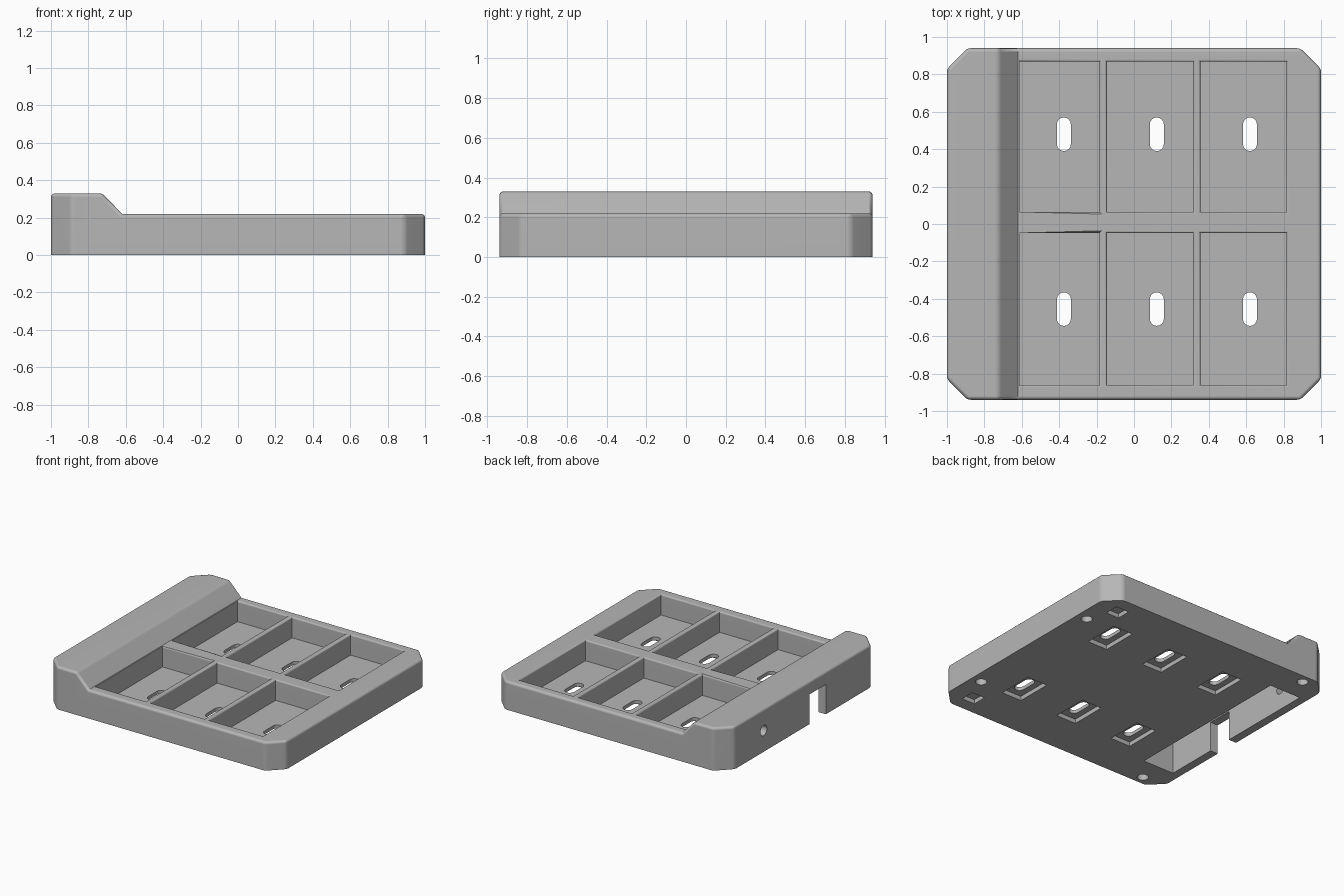
import bpy, bmesh, math
from mathutils import Vector

cube = bpy.data.objects.get("Cube")
if cube:
    bpy.data.objects.remove(cube, do_unlink=True)

HX, HY, CORNER = 1.0, 0.94, 0.11
DECK, RIDGE, FLOOR = 0.22, 0.33, 0.06
POCKET_X = [(-0.612, -0.185), (-0.145, 0.315), (0.355, 0.815)]
POCKET_Y = [(-0.86, -0.048), (0.065, 0.868)]
SLOT_X, SLOT_Y = (-0.375, 0.122, 0.62), (-0.455, 0.48)

grey = bpy.data.materials.new("matte_grey")
grey.use_nodes = True
colour = (0.47, 0.47, 0.47, 1)
grey.diffuse_color = colour
grey.node_tree.nodes["Principled BSDF"].inputs["Base Color"].default_value = colour


def prism(bm, points, direction):
    """Extrude a closed outline along a direction."""
    face = bm.faces.new([bm.verts.new(p) for p in points])
    new = bmesh.ops.extrude_face_region(bm, geom=[face])["geom"]
    moved = [v for v in new if isinstance(v, bmesh.types.BMVert)]
    bmesh.ops.translate(bm, verts=moved, vec=direction)
    bmesh.ops.recalc_face_normals(bm, faces=bm.faces[:])


def box(bm, x, y, z):
    outline = [(x[0], y[0], z[0]), (x[1], y[0], z[0]), (x[1], y[1], z[0]), (x[0], y[1], z[0])]
    prism(bm, outline, (0, 0, z[1] - z[0]))


def centred_box(bm, x, y, width, depth, top):
    box(bm, (x - width / 2, x + width / 2), (y - depth / 2, y + depth / 2), (-0.1, top))


def stadium(bm, x, y, width, length, z0, z1, steps=8):
    r = width / 2
    pts = []
    for end in (1, -1):
        for i in range(steps + 1):
            a = math.pi * i / steps + (0 if end == 1 else math.pi)
            pts.append((x + r * math.cos(a), y + end * (length / 2 - r) + r * math.sin(a), z0))
    prism(bm, pts, (0, 0, z1 - z0))


def circle(centre, radius, u, v, sides=20):
    return [Vector(centre) + Vector(u) * radius * math.cos(math.tau * i / sides)
            + Vector(v) * radius * math.sin(math.tau * i / sides) for i in range(sides)]


def make_object(bm, name):
    mesh = bpy.data.meshes.new(name)
    bm.to_mesh(mesh)
    bm.free()
    ob = bpy.data.objects.new(name, mesh)
    bpy.context.collection.objects.link(ob)
    return ob


def activate(ob):
    bpy.ops.object.select_all(action='DESELECT')
    ob.select_set(True)
    bpy.context.view_layer.objects.active = ob


def carve(target, bm, name):
    cutter = make_object(bm, name)
    cutter.hide_render = True
    mod = target.modifiers.new(name, 'BOOLEAN')
    mod.operation, mod.solver, mod.object = 'DIFFERENCE', 'EXACT', cutter
    activate(target)
    bpy.ops.object.modifier_apply(modifier=mod.name)
    bpy.data.objects.remove(cutter, do_unlink=True)


# Tray body: side profile with the raised ridge, corners sliced off
bm = bmesh.new()
profile = [(-HX, 0), (HX, 0), (HX, DECK), (-0.62, DECK), (-0.725, RIDGE), (-HX, RIDGE)]
prism(bm, [(x, -HY, z) for x, z in profile], (0, 2 * HY, 0))
for sx in (-1, 1):
    for sy in (-1, 1):
        bmesh.ops.bisect_plane(bm, geom=bm.verts[:] + bm.edges[:] + bm.faces[:],
                               plane_co=(sx * HX, sy * (HY - CORNER), 0),
                               plane_no=(sx, sy, 0), clear_outer=True)
        bmesh.ops.holes_fill(bm, edges=[e for e in bm.edges if e.is_boundary])
bmesh.ops.recalc_face_normals(bm, faces=bm.faces[:])

# Rounded outer edges, leaving the base and the ridge foot sharp
rounded = []
for e in bm.edges:
    a, b = (v.co for v in e.verts)
    on_base = max(a.z, b.z) < 0.01
    ridge_foot = abs(a.x + 0.62) < 0.01 and abs(b.x + 0.62) < 0.01
    if not on_base and not ridge_foot and e.calc_face_angle(0) > 0.3:
        rounded.append(e)
bmesh.ops.bevel(bm, geom=rounded, offset=0.02, segments=3, profile=0.5, affect='EDGES')
tray = make_object(bm, "tray_body")

# Six open compartments
bm = bmesh.new()
for x in POCKET_X:
    for y in POCKET_Y:
        box(bm, x, y, (FLOOR, 0.5))
carve(tray, bm, "compartment_cutter")

# Softened compartment rims
bm = bmesh.new()
bm.from_mesh(tray.data)
x_lines = [v for pair in POCKET_X for v in pair][1:]
y_lines = [v for pair in POCKET_Y for v in pair]
rims = []
for e in bm.edges:
    a, b = (v.co for v in e.verts)
    if abs(a.z - DECK) > 0.002 or abs(b.z - DECK) > 0.002 or e.calc_face_angle(0) < 1:
        continue
    if any(abs(a.x - x) + abs(b.x - x) < 0.004 for x in x_lines) or \
       any(abs(a.y - y) + abs(b.y - y) < 0.004 for y in y_lines):
        rims.append(e)
bmesh.ops.bevel(bm, geom=rims, offset=0.012, segments=3, profile=0.5, affect='EDGES')
bm.to_mesh(tray.data)
bm.free()

# Underside: slot recesses, foot recesses, screw holes and ridge cavity
bm = bmesh.new()
for x in SLOT_X:
    for y in SLOT_Y:
        centred_box(bm, x, y, 0.17, 0.28, 0.033)
for side in (-1, 1):
    centred_box(bm, 0.81, side * 0.785, 0.11, 0.11, 0.033)
    for x, y in ((0.915, 0.575), (-0.81, 0.87)):
        prism(bm, circle((x, side * y, -0.1), 0.04, (1, 0, 0), (0, 1, 0)), (0, 0, 0.22))
box(bm, (-0.935, -0.67), (-0.69, 0.69), (-0.1, 0.25))
carve(tray, bm, "underside_cutter")

# Through cuts: floor slots, cable notch and round port in the ridge wall
bm = bmesh.new()
for x in SLOT_X:
    for y in SLOT_Y:
        stadium(bm, x, y, 0.075, 0.18, 0.01, 0.15)
box(bm, (-1.1, -0.9), (-0.28, -0.08), (-0.1, 0.23))
prism(bm, circle((-1.1, 0.48, 0.165), 0.04, (0, 1, 0), (0, 0, 1)), (0.2, 0, 0))
carve(tray, bm, "opening_cutter")

# Finish
tray.data.materials.clear()
tray.data.materials.append(grey)
activate(tray)
bpy.ops.object.shade_smooth_by_angle(angle=math.radians(35))
weighted = tray.modifiers.new("weighted_normals", 'WEIGHTED_NORMAL')
weighted.keep_sharp = True
